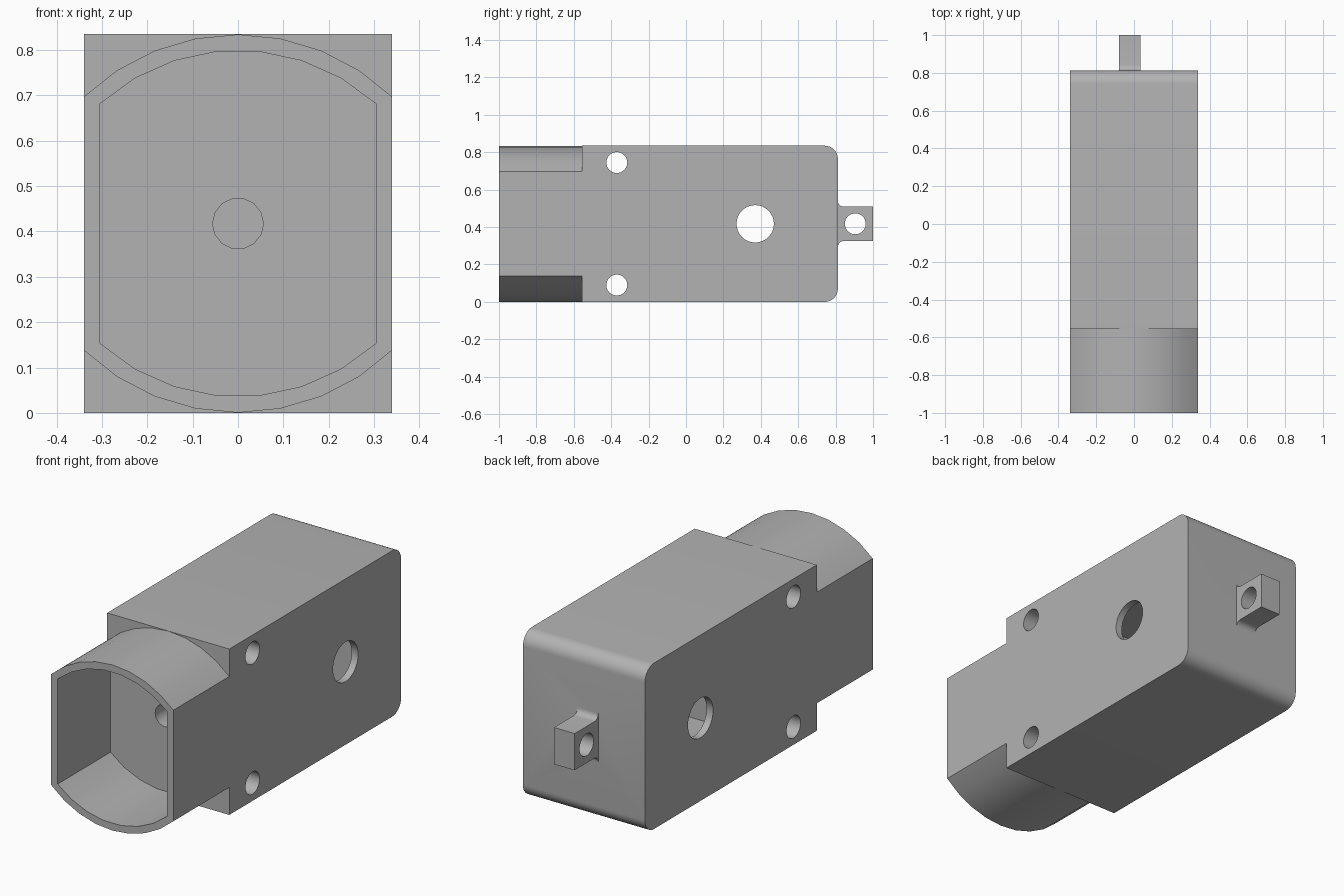
import bpy, bmesh
from math import sin, cos, asin, pi, radians
from mathutils import Vector

if "Cube" in bpy.data.objects:
    bpy.data.objects.remove(bpy.data.objects["Cube"], do_unlink=True)

W, H, MID = 0.34, 0.835, 0.4175      # half width, height, mid height
BACK, STEP, WALL = 0.812, -0.555, 0.036

grey = bpy.data.materials.new("plain grey")
grey.use_nodes = True
colour = (0.45, 0.45, 0.45, 1)
grey.diffuse_color = colour
grey.node_tree.nodes["Principled BSDF"].inputs["Base Color"].default_value = colour


def prism(name, pts, axis, a, b):
    """Extrude a closed profile along x (points are y, z) or y (points are x, z)."""
    place = (lambda p: (a, p[0], p[1])) if axis == "x" else (lambda p: (p[0], a, p[1]))
    bm = bmesh.new()
    face = bm.faces.new([bm.verts.new(place(p)) for p in pts])
    ext = bmesh.ops.extrude_face_region(bm, geom=[face])
    move = Vector((b - a, 0, 0)) if axis == "x" else Vector((0, b - a, 0))
    bmesh.ops.translate(bm, vec=move, verts=[v for v in ext["geom"] if isinstance(v, bmesh.types.BMVert)])
    bmesh.ops.recalc_face_normals(bm, faces=bm.faces)
    mesh = bpy.data.meshes.new(name)
    bm.to_mesh(mesh)
    bm.free()
    mesh.materials.append(grey)
    ob = bpy.data.objects.new(name, mesh)
    bpy.context.collection.objects.link(ob)
    return ob


def arc(cu, cv, r, start, end, n):
    angles = [radians(start + (end - start) * i / n) for i in range(n + 1)]
    return [(cu + r * cos(t), cv + r * sin(t)) for t in angles]


def circle(cu, cv, r, n=32):
    return arc(cu, cv, r, 0, 360, n)[:-1]


def crown(half_w, r, top, n):
    """Shallow arch from right to left, with its apex at the given height."""
    span = asin(half_w / r) * 180 / pi
    return arc(0, top - r, r, 90 - span, 90 + span, n)


def flip(pts):
    return [(u, 2 * MID - v) for u, v in pts]


def combine(target, tool, mode):
    mod = target.modifiers.new(mode.lower(), "BOOLEAN")
    mod.operation, mod.object, mod.solver = mode, tool, "EXACT"
    bpy.context.view_layer.objects.active = target
    bpy.ops.object.modifier_apply(modifier=mod.name)
    bpy.data.objects.remove(tool, do_unlink=True)


# Housing block with rounded rear edges
R = 0.07
housing = prism("housing", [(-1, 0)] + arc(BACK - R, R, R, -90, 0, 8)
                + arc(BACK - R, H - R, R, 0, 90, 8) + [(-1, H)], "x", -W, W)

# Trim the front end to an arched collar, above and below
arch = crown(W, 0.489, H - 0.0005, 8)
trim = [(W + 0.05, arch[0][1])] + arch + [(-W - 0.05, arch[-1][1]), (-W - 0.05, 1), (W + 0.05, 1)]
for shape in (trim, flip(trim)):
    combine(housing, prism("collar_trim", shape, "y", -1.1, STEP), "DIFFERENCE")

# Arched socket in the front
inner = crown(W - WALL, 0.453, 0.799, 7)
combine(housing, prism("socket", inner + flip(inner)[::-1], "y", -1.1, -0.58), "DIFFERENCE")

# Rear chamber behind a solid partition
lo, hi, near, far = WALL, H - WALL, -0.28, BACK - WALL
combine(housing, prism("chamber", [(near, lo), (far, lo), (far, hi), (near, hi)],
                       "x", WALL - W, W - WALL), "DIFFERENCE")

# Hole through the partition
combine(housing, prism("partition_hole", circle(0, MID, 0.056, 14), "y", -0.7, 0), "DIFFERENCE")

# Side holes
for y, z, r in ((0.37, MID, 0.1), (-0.37, 0.745, 0.056), (-0.37, 0.09, 0.056)):
    combine(housing, prism("side_hole", circle(y, z, r), "x", -0.5, 0.5), "DIFFERENCE")

# Rear lug with flared root and eyelet
T, F, ROOT = 0.0925, 0.03, BACK - 0.015
upper = [(1, MID + T)] + arc(BACK + F, MID + T + F, F, 270, 180, 6) + [(ROOT, MID + T + F)]
lug = prism("rear_lug", upper + flip(upper)[::-1], "x", -0.08, 0.035)
combine(lug, prism("eyelet", circle(0.905, MID, 0.056), "x", -0.5, 0.5), "DIFFERENCE")
combine(housing, lug, "UNION")

bpy.ops.object.select_all(action="DESELECT")
housing.select_set(True)
bpy.context.view_layer.objects.active = housing
bpy.ops.object.shade_smooth_by_angle(angle=radians(30))
